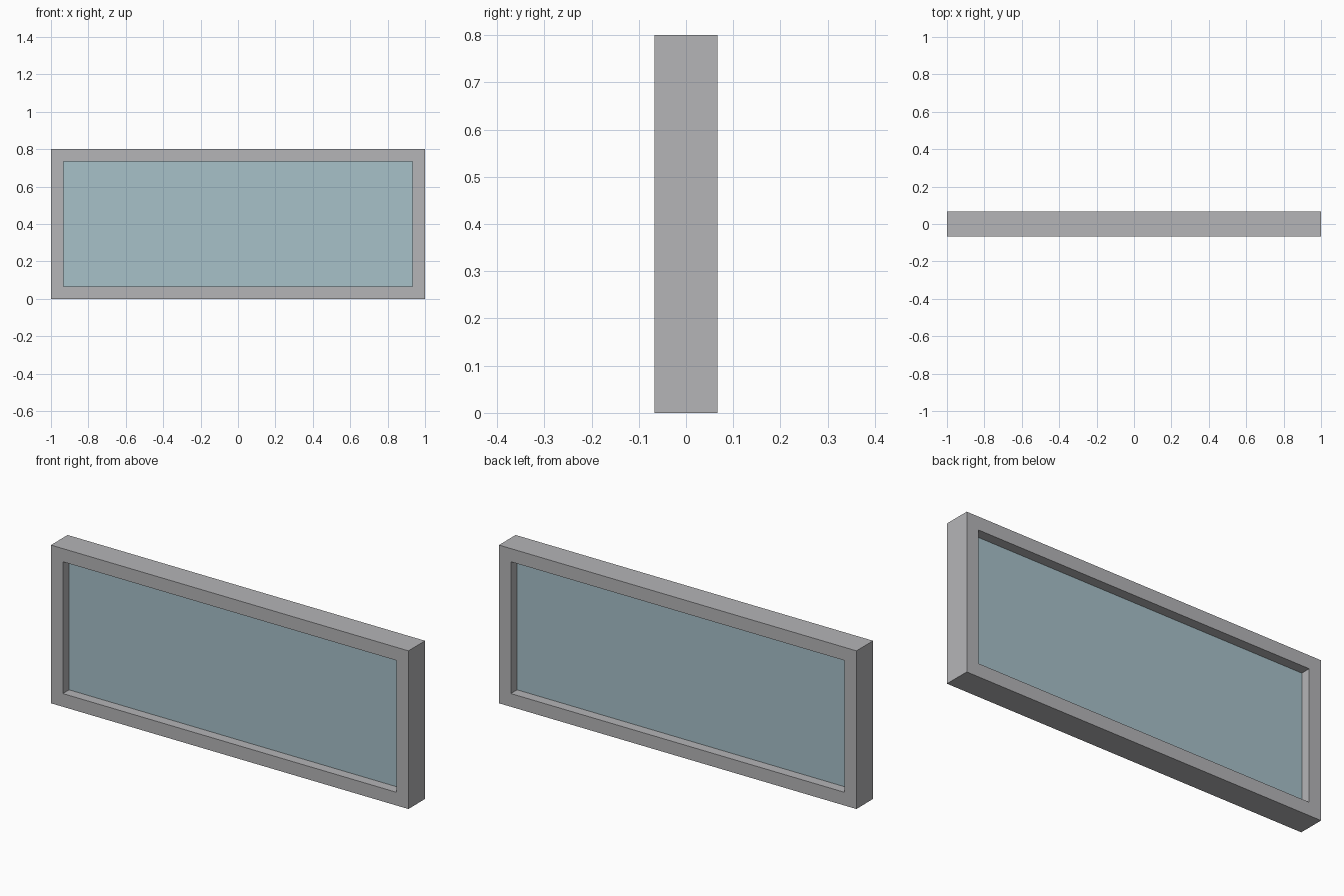
import bpy
import bmesh
from mathutils import Matrix, Vector

WIDTH, HEIGHT, DEPTH = 2.0, 0.8, 0.1333
BORDER = 0.0667
PANE_DEPTH = 0.0333

default_cube = bpy.data.objects.get("Cube")
if default_cube:
    bpy.data.objects.remove(default_cube, do_unlink=True)


def make_material(name, color):
    mat = bpy.data.materials.new(name)
    mat.use_nodes = True
    mat.diffuse_color = color
    mat.node_tree.nodes["Principled BSDF"].inputs["Base Color"].default_value = color
    return mat


def box(bm, size):
    """Box centred on x and y, at mid height of the window."""
    centre = Matrix.Translation(Vector((0, 0, HEIGHT / 2)))
    bmesh.ops.create_cube(bm, size=1, matrix=centre @ Matrix.Diagonal((*size, 1)))


def finish(bm, name, mat):
    bmesh.ops.recalc_face_normals(bm, faces=bm.faces)
    mesh = bpy.data.meshes.new(name)
    bm.to_mesh(mesh)
    bm.free()
    mesh.materials.append(mat)
    obj = bpy.data.objects.new(name, mesh)
    bpy.context.collection.objects.link(obj)
    return obj


frame_grey = make_material("frame grey", (0.46, 0.46, 0.475, 1))
glass_blue = make_material("glass blue", (0.386, 0.533, 0.584, 1))

# Frame: inset the front and back of a box, then join the openings
bm = bmesh.new()
box(bm, (WIDTH, DEPTH, HEIGHT))
bm.normal_update()
faces = [f for f in bm.faces if abs(f.normal.y) > 0.9]
bmesh.ops.inset_individual(bm, faces=faces, thickness=BORDER, use_even_offset=True)
rims = [e for f in faces for e in f.edges]
bmesh.ops.delete(bm, geom=faces, context='FACES_ONLY')
bmesh.ops.bridge_loops(bm, edges=rims)
finish(bm, "window_frame", frame_grey)

# Glass pane, set back equally from both sides
bm = bmesh.new()
box(bm, (WIDTH - 2 * BORDER, PANE_DEPTH, HEIGHT - 2 * BORDER))
finish(bm, "glass_pane", glass_blue)
